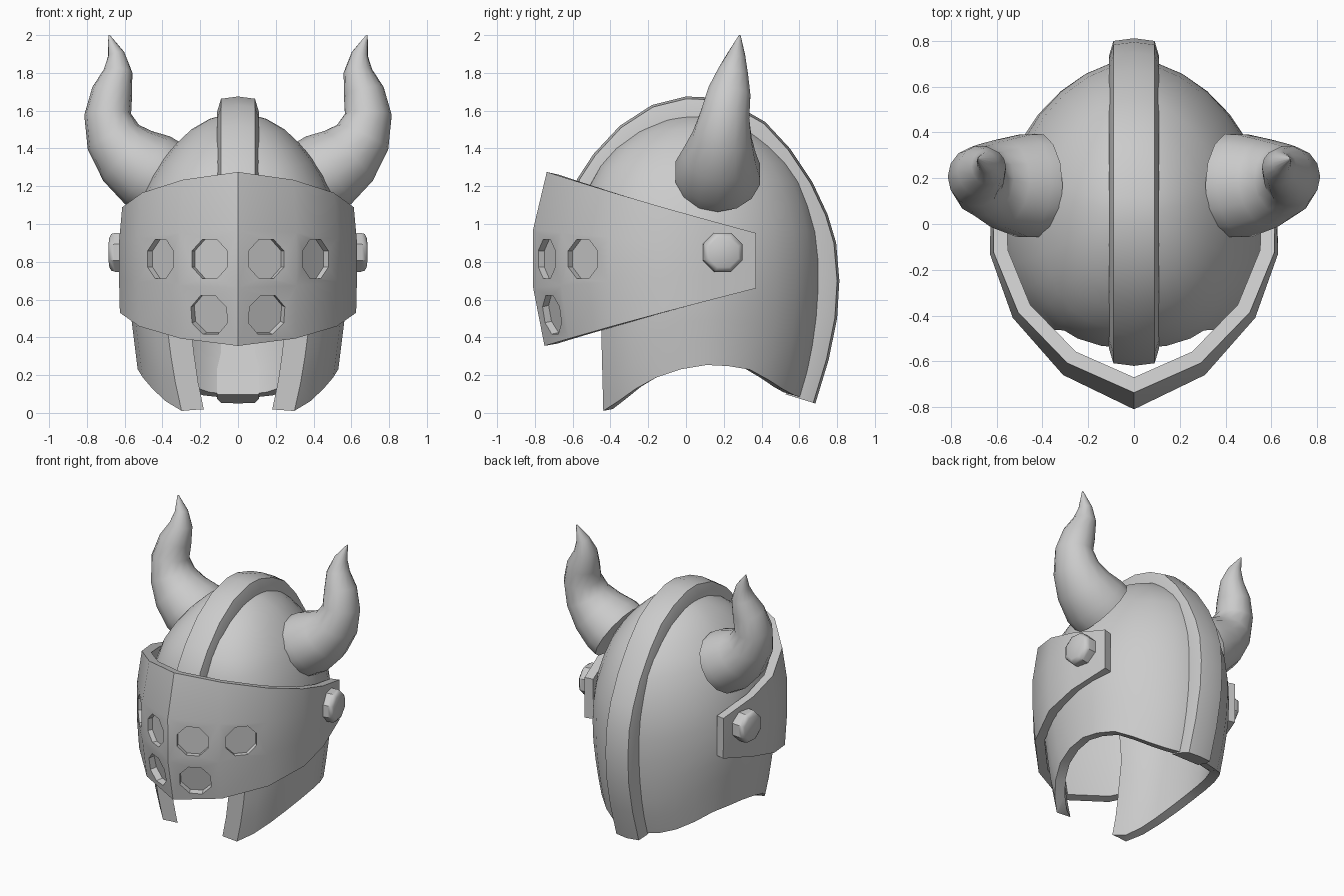
import bpy, bmesh, math
from mathutils import Vector

if "Cube" in bpy.data.objects:
    bpy.data.objects.remove(bpy.data.objects["Cube"])

steel = bpy.data.materials.new("plain_grey")
steel.diffuse_color = (0.6, 0.6, 0.6, 1)
steel.use_nodes = True
steel.node_tree.nodes["Principled BSDF"].inputs["Base Color"].default_value = steel.diffuse_color


def lerp_table(table, v):
    """Piecewise linear lookup; returns every column after the first."""
    if v <= table[0][0]:
        return table[0][1:]
    for a, b in zip(table, table[1:]):
        if v <= b[0]:
            f = (v - a[0]) / (b[0] - a[0])
            return [p + (q - p) * f for p, q in zip(a[1:], b[1:])]
    return table[-1][1:]


def link_mesh(name, bm):
    mesh = bpy.data.meshes.new(name)
    bm.to_mesh(mesh)
    bm.free()
    mesh.materials.append(steel)
    obj = bpy.data.objects.new(name, mesh)
    bpy.context.collection.objects.link(obj)
    return obj


def add_object(name, verts, faces):
    bm = bmesh.new()
    vs = [bm.verts.new(v) for v in verts]
    for f in faces:
        bm.faces.new([vs[i] for i in f])
    bmesh.ops.recalc_face_normals(bm, faces=bm.faces)
    return link_mesh(name, bm)


def finish(obj, angle=32):
    bpy.ops.object.select_all(action='DESELECT')
    obj.select_set(True)
    bpy.context.view_layer.objects.active = obj
    for m in list(obj.modifiers):
        bpy.ops.object.modifier_apply(modifier=m.name)
    bpy.ops.object.shade_smooth_by_angle(angle=math.radians(angle))


def thicken(obj, thickness):
    """Solidify inward, after making sure normals face outward."""
    p = obj.data.polygons[4]
    if p.normal.dot(p.center - Vector((0, 0.06, p.center.z))) < 0:
        obj.data.flip_normals()
    m = obj.modifiers.new("thickness", 'SOLIDIFY')
    m.thickness = thickness
    m.offset = -1
    m.use_even_offset = True


def cut_with(obj, cutter):
    cutter.hide_render = True
    m = obj.modifiers.new("cut", 'BOOLEAN')
    m.operation = 'DIFFERENCE'
    m.solver = 'EXACT'
    m.object = cutter
    finish(obj)
    bpy.data.objects.remove(cutter)


def grid_faces(rows, cols, closed=False):
    return [(r * cols + c, r * cols + (c + 1) % cols,
             (r + 1) * cols + (c + 1) % cols, (r + 1) * cols + c)
            for r in range(rows - 1) for c in range(cols if closed else cols - 1)]


# Dome shell: height -> half width, front y, back y
SIZES = [(0, .49, -.55, .60), (.2, .53, -.56, .66), (.4, .555, -.56, .70),
         (.6, .58, -.575, .72), (.8, .585, -.575, .72), (1.0, .55, -.56, .70),
         (1.2, .485, -.52, .63), (1.3, .43, -.465, .57), (1.4, .355, -.38, .48),
         (1.5, .25, -.25, .36), (1.56, .145, -.11, .22), (1.59, .03, .03, .09)]
# Lower rim: y -> height
RIM = [(-.44, .01), (-.23, .15), (-.08, .22), (.14, .26), (.32, .23),
       (.45, .16), (.55, .10), (.66, .07)]
LEVELS = [0, .09, .18, .28, .38, .48, .58, .67, .755, .82, .88, .935, .975, 1]
COLS, YC = 30, 0.06


def shell_point(t, z):
    w, front, back = lerp_table(SIZES, z)
    s, c = math.sin(t), -math.cos(t)
    p = lerp_table([(0, 2.1), (.4, 2.4)], z)[0] if c < 0 else 1.78
    depth = YC - front if c < 0 else back - YC
    return Vector((math.copysign(w * abs(s) ** (2 / p), s),
                   YC + math.copysign(depth * abs(c) ** (2 / p), c), z))


verts = []
for lv in LEVELS:
    for i in range(COLS):
        t = 2 * math.pi * i / COLS
        low = lerp_table(RIM, shell_point(t, 0.1).y)[0]
        verts.append(shell_point(t, low + (1.59 - low) * lv))
faces = grid_faces(len(LEVELS), COLS, True)
faces.append([(len(LEVELS) - 1) * COLS + i for i in range(COLS)])
shell = add_object("dome_shell", verts, faces)
thicken(shell, 0.068)

# Face opening, sliced flat across the front
opening = add_object("face_cutter", [(x, y, z) for x in (-.7, .7) for y, z in (
    (-1, -.3), (-.43, -.3), (-.465, 1.08), (-1, 1.08))],
    [(0, 1, 2, 3), (4, 5, 6, 7), (0, 1, 5, 4), (1, 2, 6, 5), (2, 3, 7, 6), (3, 0, 4, 7)])
cut_with(shell, opening)

# Crest band running over the top and down the back
PATH = [Vector((0, y, z)) for y, z in (
    (-.62, 1.08), (-.575, 1.24), (-.49, 1.37), (-.35, 1.52), (-.18, 1.63), (0, 1.675),
    (.12, 1.67), (.28, 1.62), (.42, 1.54), (.55, 1.40), (.67, 1.22), (.75, 1.05),
    (.795, .90), (.812, .70), (.80, .50), (.755, .28), (.685, .05))]
SECTION = [(-.11, .165), (-.11, .08), (-.09, .012), (0, 0), (.09, .012), (.11, .08), (.11, .165)]
verts = []
for i, p in enumerate(PATH):
    d = (PATH[min(i + 1, len(PATH) - 1)] - PATH[max(i - 1, 0)]).normalized()
    inward = Vector((0, d.z, -d.y))
    verts += [p + inward * depth + Vector((x, 0, 0)) for x, depth in SECTION]
n = len(SECTION)
faces = grid_faces(len(PATH), n, True)
faces += [list(range(n)), list(range(len(verts) - n, len(verts)))]
finish(add_object("crest_band", verts, faces))

# Visor: plan outline of one side, mirrored to the other
HALF = [(.31, -.66), (.53, -.41), (.63, -.13), (.625, .1), (.56, .37)]
PLAN = [(-x, y) for x, y in reversed(HALF)] + [(0, -.81)] + HALF
BULGE = [(.36, .925), (.5, .975), (.67, 1), (.97, 1), (1.27, .91)]
verts = []
for f in (0, 1 / 3, 2 / 3, 1):
    for x, y in PLAN:
        z = (.36 + .258 * (y + .79)) * (1 - f) + (1.27 - .274 * (y + .79)) * f
        k = lerp_table(BULGE, z)[0]
        kx = 1 - (1 - k) * (0.35 if z < .6 else 0.75)
        verts.append((x * kx, y * (k if y < 0 else 1), z))
visor = add_object("visor", verts, grid_faces(4, len(PLAN)))
thicken(visor, 0.062)


def prism_object(name, items, rings, sides=8):
    """Closed turned solids; rings are (distance along axis, radius)."""
    bm = bmesh.new()
    for centre, axis in items:
        rot = Vector(axis).to_track_quat('Z', 'Y').to_matrix()
        loops = [[bm.verts.new(Vector(centre) + rot @ Vector((
            rad * math.cos((i + .5) * 2 * math.pi / sides),
            rad * math.sin((i + .5) * 2 * math.pi / sides), dist)))
            for i in range(sides)] for dist, rad in rings]
        for a, b in zip(loops, loops[1:]):
            for i in range(sides):
                j = (i + 1) % sides
                bm.faces.new((a[i], a[j], b[j], b[i]))
        bm.faces.new(loops[0][::-1])
        bm.faces.new(loops[-1])
    return link_mesh(name, bm)


# Eye and breath holes sunk into the visor
holes = [((s * x, y, z), (s * ax, ay, az)) for s in (1, -1) for x, y, z, ax, ay, az in (
    (.15, -.737, .815, .43, -.9, 0), (.41, -.546, .815, .75, -.66, 0),
    (.15, -.705, .52, .43, -.88, -.2))]
cut_with(visor, prism_object("hole_cutter", holes, [(-.035, .112), (.1, .112)]))

# Hinge bolts and horns on both sides
# Horn stations: x, y, z, radius
HORN = [(.42, .168, 1.25, .215), (.48, .168, 1.285, .215), (.585, .178, 1.36, .184),
        (.66, .192, 1.46, .150), (.69, .207, 1.58, .124), (.666, .23, 1.70, .108),
        (.635, .25, 1.81, .076), (.645, .268, 1.90, .044), (.683, .285, 2.0, .004)]
SIDES = 14
for s, side in ((1, "right"), (-1, "left")):
    bolt = prism_object("hinge_bolt_" + side, [((s * .60, .19, .85), (s, .12, 0))],
                        [(-.03, .112), (.045, .112), (.066, .105), (.078, .085)])
    finish(bolt, 42)
    pts = [Vector((s * x, y, z)) for x, y, z, r in HORN]
    verts = []
    for i, p in enumerate(pts):
        d = (pts[min(i + 1, len(pts) - 1)] - pts[max(i - 1, 0)]).normalized()
        u = d.cross(Vector((0, 1, 0))).normalized()
        v = d.cross(u) * 1.07
        for k in range(SIDES):
            a = 2 * math.pi * k / SIDES
            verts.append(p + (u * math.cos(a) + v * math.sin(a)) * HORN[i][3])
    faces = grid_faces(len(pts), SIDES, True)
    faces += [list(range(SIDES)), list(range(len(verts) - SIDES, len(verts)))]
    finish(add_object("horn_" + side, verts, faces), 50)
